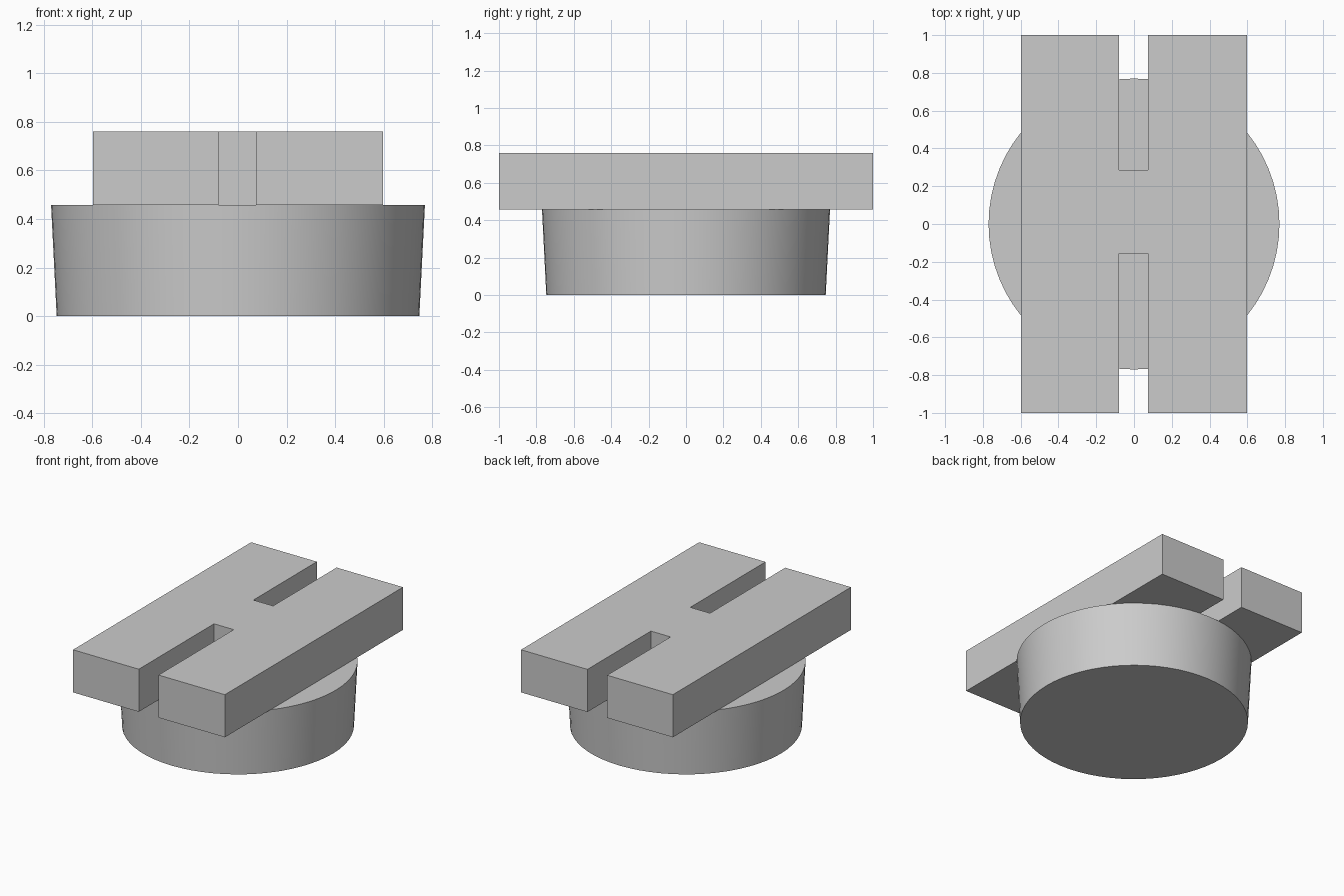
import bpy
import bmesh
import math

if "Cube" in bpy.data.objects:
    bpy.data.objects.remove(bpy.data.objects["Cube"], do_unlink=True)

# Single flat grey
grey = bpy.data.materials.new("plain_grey")
grey.use_nodes = True
colour = (0.6, 0.6, 0.6, 1)
grey.diffuse_color = colour
grey.node_tree.nodes["Principled BSDF"].inputs["Base Color"].default_value = colour

BASE_TOP, PLATE_TOP = 0.457, 0.76

# Round base, slightly wider at the top
bpy.ops.mesh.primitive_cone_add(vertices=64, radius1=0.747, radius2=0.77,
                                depth=BASE_TOP, location=(0, 0, BASE_TOP / 2))
base = bpy.context.object
base.name = "round_base"
base.data.materials.append(grey)
bpy.ops.object.shade_smooth_by_angle(angle=math.radians(30))

# Slotted plate: an H-shaped outline extruded upwards
half, left, right = 0.597, 0.075, -0.08
front_slot, back_slot = -0.155, 0.287
outline = [(-half, -1), (right, -1), (right, front_slot), (left, front_slot),
           (left, -1), (half, -1), (half, 1), (left, 1), (left, back_slot),
           (right, back_slot), (right, 1), (-half, 1)]
bm = bmesh.new()
face = bm.faces.new([bm.verts.new((x, y, BASE_TOP)) for x, y in outline])
top = bmesh.ops.extrude_face_region(bm, geom=[face], use_keep_orig=True)["geom"]
bmesh.ops.translate(bm, vec=(0, 0, PLATE_TOP - BASE_TOP),
                    verts=[v for v in top if isinstance(v, bmesh.types.BMVert)])
bmesh.ops.recalc_face_normals(bm, faces=bm.faces)
mesh = bpy.data.meshes.new("slotted_plate")
bm.to_mesh(mesh)
bm.free()
mesh.materials.append(grey)
plate = bpy.data.objects.new("slotted_plate", mesh)
bpy.context.collection.objects.link(plate)
